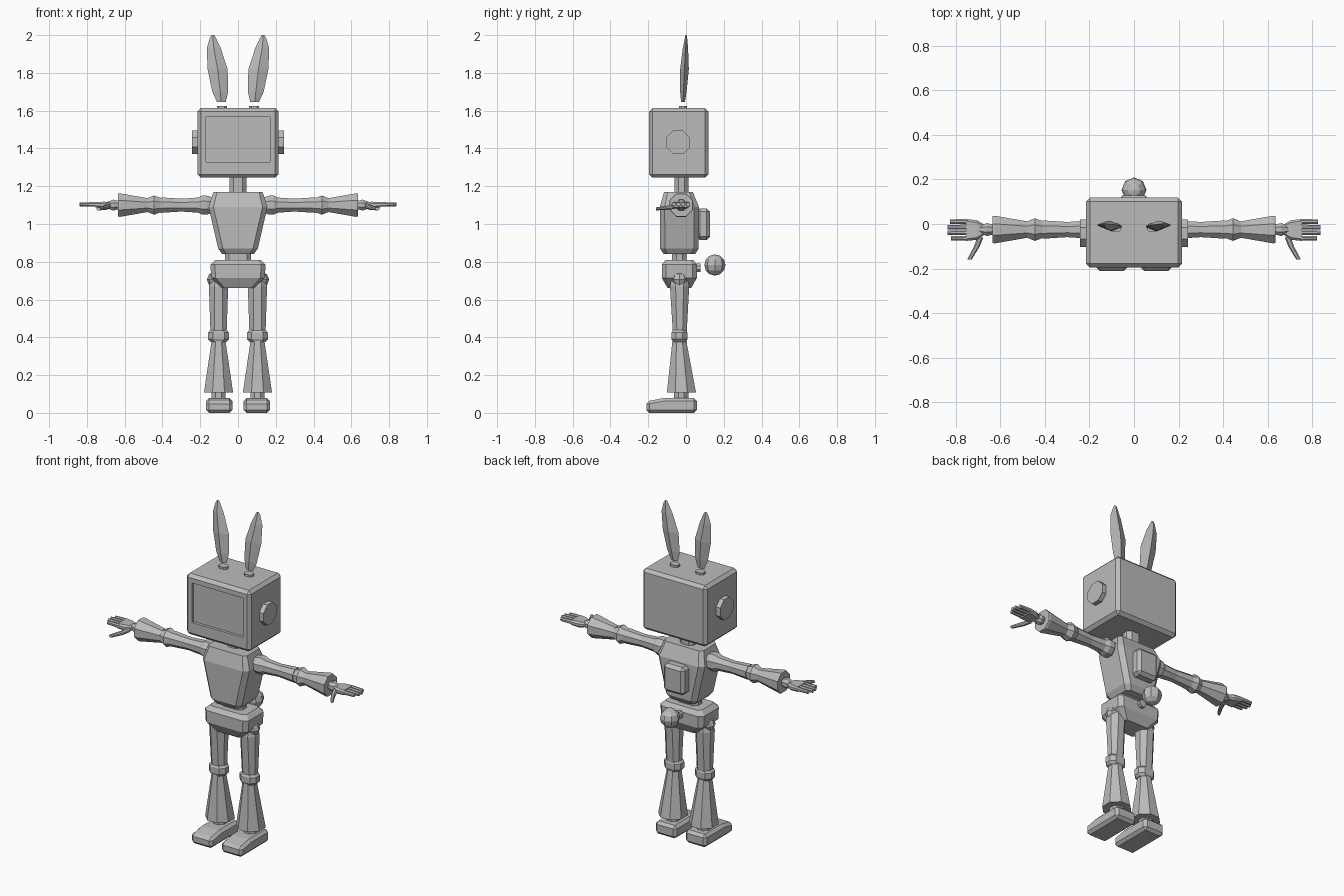
import bpy
import bmesh
from mathutils import Matrix, Vector

cube = bpy.data.objects.get("Cube")
if cube:
    bpy.data.objects.remove(cube, do_unlink=True)

GREY = (0.5, 0.5, 0.5, 1.0)
mat = bpy.data.materials.new("plain grey")
mat.use_nodes = True
mat.diffuse_color = GREY
bsdf = next(n for n in mat.node_tree.nodes if n.type == 'BSDF_PRINCIPLED')
bsdf.inputs["Base Color"].default_value = GREY
bsdf.inputs["Roughness"].default_value = 0.8

MID = -0.035   # depth of the body's centre line
ARM_Y, ARM_Z = -0.025, 1.1
LEG_X = 0.103
OCT = 0.586    # corner cut that turns a square into an octagon


def finish(name, bm):
    bmesh.ops.recalc_face_normals(bm, faces=bm.faces)
    mesh = bpy.data.meshes.new(name)
    bm.to_mesh(mesh)
    bm.free()
    mesh.materials.append(mat)
    obj = bpy.data.objects.new(name, mesh)
    bpy.context.scene.collection.objects.link(obj)
    return obj


def section(hu, hv, cut):
    """Rectangle with cut corners; a full cut gives a diamond."""
    c = cut * min(hu, hv)
    if cut >= 1:
        return [(hu, 0), (0, hv), (-hu, 0), (0, -hv)]
    return [(hu, c - hv), (hu, hv - c), (hu - c, hv), (c - hu, hv),
            (-hu, hv - c), (-hu, c - hv), (c - hu, -hv), (hu - c, -hv)]


def loft(name, stations, cut=OCT, axis='z', s=1):
    """Skin stations (t, centre u, centre v, half u, half v) along an axis."""
    bm = bmesh.new()
    rings = []
    for t, cu, cv, hu, hv in stations:
        ring = []
        for u, v in section(hu, hv, cut):
            u, v = u + cu, v + cv
            x, y, z = {'z': (u, v, t), 'x': (t, u, v), 'y': (u, t, v)}[axis]
            ring.append(bm.verts.new((s * x, y, z)))
        rings.append(ring)
    n = len(rings[0])
    for a, b in zip(rings, rings[1:]):
        for i in range(n):
            j = (i + 1) % n
            bm.faces.new((a[i], a[j], b[j], b[i]))
    bm.faces.new(rings[0])
    bm.faces.new(rings[-1])
    return finish(name, bm)


def box(name, lo, hi, bevel):
    lo, hi = Vector(lo), Vector(hi)
    bm = bmesh.new()
    bmesh.ops.create_cube(bm, size=1, matrix=Matrix.Translation((lo + hi) / 2)
                          @ Matrix.Diagonal((*(hi - lo), 1)))
    bmesh.ops.bevel(bm, geom=bm.edges[:], offset=bevel, segments=1, affect='EDGES')
    return bm


def ball(name, centre, r, rings=4):
    bm = bmesh.new()
    bmesh.ops.create_uvsphere(bm, u_segments=8, v_segments=rings, radius=r,
                              matrix=Matrix.Translation(centre))
    return finish(name, bm)


# Head with a sunken screen
bm = box("head", (-0.215, -0.196, 1.245), (0.215, 0.118, 1.613), 0.018)
front = min(bm.faces, key=lambda f: f.calc_center_median().y)
bmesh.ops.inset_individual(bm, faces=[front], thickness=0.03)
for v in front.verts:
    v.co.x = 0.17 if v.co.x > 0 else -0.17
    v.co.z = 1.566 if v.co.z > 1.43 else 1.328
bmesh.ops.inset_individual(bm, faces=[front], thickness=0.001, depth=-0.015)
finish("head", bm)

# Body core
loft("neck", [(1.15, 0, -0.024, 0.045, 0.036), (1.26, 0, -0.024, 0.045, 0.036)])
loft("torso", [(0.84, 0, MID, 0.083, 0.083), (0.87, 0, MID, 0.105, 0.102),
               (1.09, 0, MID, 0.156, 0.104), (1.17, 0, MID - 0.005, 0.13, 0.076)], 0.25)
loft("waist", [(0.79, 0, MID, 0.07, 0.038), (0.86, 0, MID, 0.07, 0.038)])
loft("pelvis", [(0.66, 0, MID, 0.085, 0.062), (0.715, 0, MID, 0.142, 0.093),
                (0.785, 0, MID, 0.146, 0.093), (0.81, 0, MID, 0.12, 0.072)], 0.25)
finish("backpack", box("backpack", (-0.07, 0.055, 0.915), (0.07, 0.127, 1.083), 0.018))
loft("tail_stem", [(0.04, 0, 0.768, 0.022, 0.022), (0.078, 0, 0.768, 0.022, 0.022)], axis='y')
ball("tail_ball", (0, 0.153, 0.783), 0.056, 6)

for side, s in (("left", 1), ("right", -1)):
    # Ears and side discs
    loft(f"{side}_ear_peg", [(1.60, 0.085, -0.016, 0.027, 0.021),
                             (1.626, 0.085, -0.016, 0.027, 0.021)], s=s)
    loft(f"{side}_ear", [(1.645, 0.088, -0.016, 0.023, 0.010),
                         (1.70, 0.094, -0.014, 0.042, 0.017),
                         (1.82, 0.108, -0.008, 0.053, 0.023),
                         (1.93, 0.128, -0.003, 0.037, 0.014),
                         (1.985, 0.133, 0, 0.016, 0.006),
                         (2.0, 0.133, 0, 0.007, 0.003)], 1, s=s)
    loft(f"{side}_head_disc", [(0.21, -0.042, 1.432, 0.062, 0.062),
                               (0.243, -0.042, 1.432, 0.062, 0.062)], axis='x', s=s)

    # Arm: shoulder, upper arm, elbow, forearm, wrist
    def arm(name, spans):
        loft(f"{side}_{name}", [(x, ARM_Y, ARM_Z, r, r) for x, r in spans], axis='x', s=s)

    arm("shoulder", [(0.13, 0.04), (0.165, 0.05), (0.19, 0.05), (0.22, 0.036)])
    arm("upper_arm", [(0.21, 0.04), (0.30, 0.034), (0.41, 0.041)])
    arm("elbow", [(0.405, 0.036), (0.445, 0.051), (0.485, 0.034)])
    arm("forearm", [(0.48, 0.037), (0.625, 0.062), (0.635, 0.06)])
    arm("wrist", [(0.625, 0.02), (0.66, 0.029), (0.695, 0.016)])

    # Hand with four fingers and a thumb
    loft(f"{side}_palm", [(0.675, -0.026, ARM_Z, 0.025, 0.013),
                          (0.705, -0.027, ARM_Z, 0.044, 0.018),
                          (0.755, -0.027, 1.102, 0.049, 0.015)], axis='x', s=s)
    for i, tip in enumerate((0.822, 0.837, 0.838, 0.825)):
        y = -0.064 + 0.025 * i
        loft(f"{side}_finger_{i + 1}", [(0.745, y, 1.104, 0.011, 0.012),
                                        (tip, y, 1.104, 0.010, 0.010)], axis='x', s=s)
    loft(f"{side}_thumb", [(-0.06, 0.69, 1.092, 0.014, 0.012),
                           (-0.10, 0.705, 1.086, 0.013, 0.011),
                           (-0.16, 0.739, 1.08, 0.010, 0.008)], axis='y', s=s)

    # Leg: hip, thigh, knee, shin, ankle
    ball(f"{side}_hip", (s * 0.122, MID, 0.705), 0.043)

    def leg(name, spans):
        loft(f"{side}_{name}", [(z, LEG_X, y, hx, hy) for z, y, hx, hy in spans], s=s)

    leg("thigh", [(0.43, -0.033, 0.043, 0.037), (0.67, -0.034, 0.051, 0.051),
                  (0.72, -0.034, 0.04, 0.04)])
    leg("knee", [(0.375, MID, 0.042, 0.034), (0.39, MID, 0.055, 0.042),
                 (0.425, MID, 0.055, 0.042), (0.438, MID, 0.044, 0.034)])
    leg("shin", [(0.108, -0.024, 0.077, 0.077), (0.38, MID, 0.037, 0.037)])
    leg("ankle", [(0.07, -0.025, 0.038, 0.038), (0.125, -0.025, 0.038, 0.038)])

    # Foot, lower and rounded towards the toe
    bm = box("foot", (s * 0.1 - 0.07, -0.21, 0), (s * 0.1 + 0.07, 0.058, 0.078), 0.016)
    bmesh.ops.bisect_plane(bm, geom=bm.verts[:] + bm.edges[:] + bm.faces[:],
                           plane_co=(0, -0.12, 0), plane_no=(0, 1, 0))
    for v in bm.verts:
        if v.co.y < -0.15 and v.co.z > 0.04:
            v.co.z -= 0.014
    finish(f"{side}_foot", bm)
